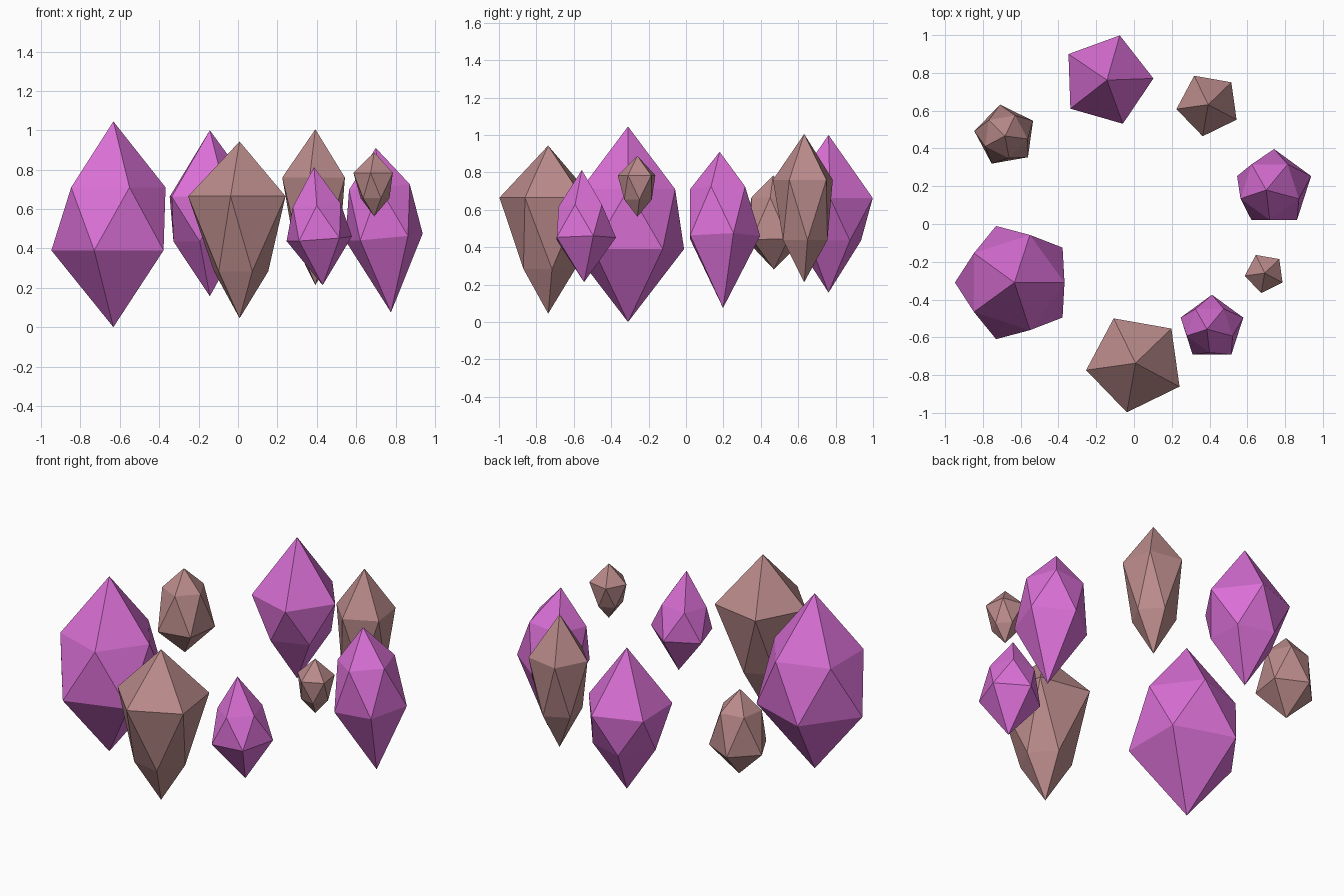
import bpy
import bmesh
from math import radians, cos, sin
from mathutils import Vector

if "Cube" in bpy.data.objects:
    bpy.data.objects.remove(bpy.data.objects["Cube"])


def material(name, color):
    m = bpy.data.materials.new(name)
    m.diffuse_color = (*color, 1)
    m.use_nodes = True
    m.node_tree.nodes["Principled BSDF"].inputs["Base Color"].default_value = m.diffuse_color
    return m


PURPLE = material("purple", (0.70, 0.16, 0.67))
BROWN = material("brown", (0.50, 0.26, 0.26))


def crystal(name, mat, top, bottom, angle, upper, lower):
    """Stretched icosahedron: two points plus two staggered rings of five.
    upper / lower are (radius, height); angle turns the upper ring."""
    top, bottom = Vector(top), Vector(bottom)
    axis = top - bottom
    turn = Vector((0, 0, 1)).rotation_difference(axis)
    bm = bmesh.new()

    def ring(r, z, start):
        centre = bottom + axis * ((z - bottom.z) / axis.z)
        angles = [radians(start + 72 * i) for i in range(5)]
        return [bm.verts.new(centre + turn @ Vector((r * cos(a), r * sin(a), 0)))
                for a in angles]

    tip, foot = bm.verts.new(top), bm.verts.new(bottom)
    u = ring(*upper, angle)
    l = ring(*lower, angle + 36)
    for i in range(5):
        j = (i + 1) % 5
        bm.faces.new((tip, u[i], u[j]))
        bm.faces.new((u[i], l[i], u[j]))
        bm.faces.new((l[i], l[j], u[j]))
        bm.faces.new((foot, l[j], l[i]))
    mesh = bpy.data.meshes.new(name)
    bm.to_mesh(mesh)
    bm.free()
    mesh.materials.append(mat)
    obj = bpy.data.objects.new(name, mesh)
    bpy.context.collection.objects.link(obj)


# Purple crystals; the two on the right lean slightly
crystal("purple_crystal_left", PURPLE, (-0.633, -0.31, 1.045), (-0.633, -0.31, 0.0),
        0, (0.265, 0.71), (0.315, 0.39))
crystal("purple_crystal_back", PURPLE, (-0.143, 0.762, 1.0), (-0.143, 0.762, 0.157),
        2, (0.246, 0.663), (0.185, 0.435))
crystal("purple_crystal_right", PURPLE, (0.70, 0.18, 0.91), (0.777, 0.198, 0.075),
        -18, (0.163, 0.713), (0.207, 0.456))
crystal("purple_crystal_front_right", PURPLE, (0.386, -0.557, 0.813), (0.43, -0.545, 0.213),
        -18, (0.128, 0.62), (0.175, 0.448))

# Brown crystals
crystal("brown_crystal_front", BROWN, (0.008, -0.737, 0.943), (0.008, -0.737, 0.045),
        44, (0.264, 0.665), (0.147, 0.283))
crystal("brown_crystal_back_right", BROWN, (0.393, 0.632, 1.005), (0.393, 0.632, 0.213),
        44, (0.17, 0.76), (0.126, 0.438))
crystal("brown_crystal_small", BROWN, (0.692, -0.26, 0.888), (0.692, -0.26, 0.563),
        44, (0.107, 0.784), (0.078, 0.655))
crystal("brown_crystal_back_left", BROWN, (-0.683, 0.466, 0.783), (-0.68, 0.47, 0.281),
        -8, (0.12, 0.665), (0.166, 0.442))
